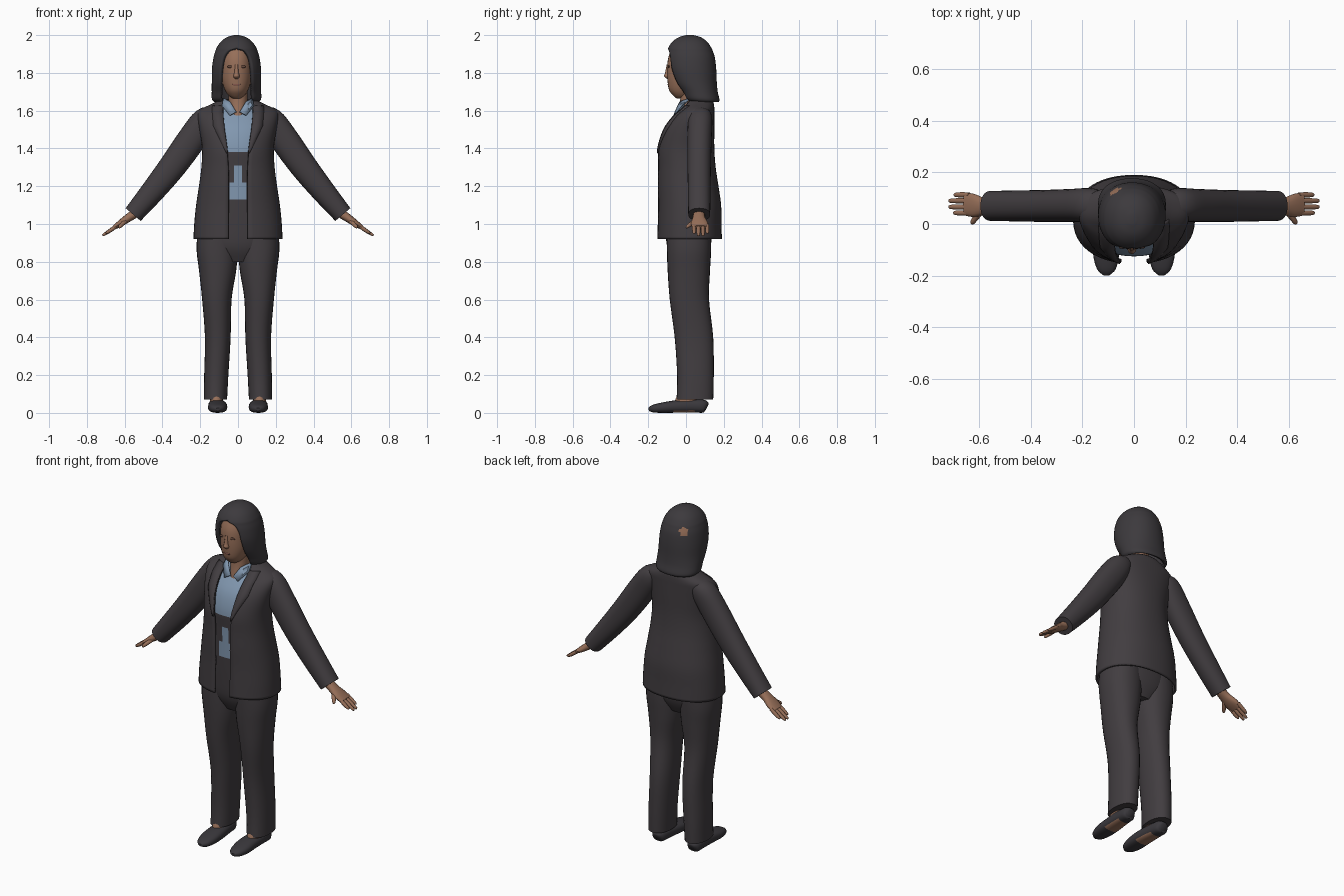
import bpy, bmesh, math
from mathutils import Vector

if "Cube" in bpy.data.objects:
    bpy.data.objects.remove(bpy.data.objects["Cube"], do_unlink=True)


def material(name, rgb):
    m = bpy.data.materials.new(name)
    m.use_nodes = True
    m.diffuse_color = (*rgb, 1)
    m.node_tree.nodes["Principled BSDF"].inputs["Base Color"].default_value = (*rgb, 1)
    return m


SUIT = material("charcoal suit", (0.054, 0.047, 0.052))
HAIR = material("dark hair", (0.046, 0.042, 0.047))
SHOE = material("shoe leather", (0.042, 0.039, 0.045))
SHIRT = material("blue shirt", (0.22, 0.31, 0.43))
SKIN = material("skin", (0.31, 0.16, 0.10))
SHADE = material("eye brown", (0.13, 0.065, 0.045))
LIP = material("lip", (0.22, 0.09, 0.07))


def smooth(stations, k=4):
    """Catmull-Rom interpolation through the stations."""
    out = []
    for i in range(len(stations) - 1):
        a, b, c, d = (stations[max(0, min(j, len(stations) - 1))] for j in range(i - 1, i + 3))
        for s in range(k):
            t = s / k
            out.append([0.5 * (2 * q + (r - p) * t + (2 * p - 5 * q + 4 * r - w) * t * t
                               + (3 * q - p - 3 * r + w) * t ** 3) for p, q, r, w in zip(a, b, c, d)])
    return out + [list(stations[-1])]


def finish(name, bm, mats, thick=0):
    bmesh.ops.remove_doubles(bm, verts=bm.verts, dist=0.0004)
    mesh = bpy.data.meshes.new(name)
    bm.to_mesh(mesh)
    bm.free()
    ob = bpy.data.objects.new(name, mesh)
    bpy.context.collection.objects.link(ob)
    for m in mats:
        mesh.materials.append(m)
    if thick:
        mod = ob.modifiers.new("thickness", "SOLIDIFY")
        mod.thickness, mod.offset = thick, -1
    bpy.ops.object.select_all(action="DESELECT")
    ob.select_set(True)
    bpy.context.view_layer.objects.active = ob
    bpy.ops.object.shade_smooth_by_angle(angle=math.radians(45))
    return ob


def power(v, p):
    return math.copysign(abs(v) ** p, v)


def loft(name, stations, mats, n=28, p=0.9, axis=None, side=1, shell=0, rule=None, k=4, cuts=()):
    """Skin rings (x, y, z, width, depth[, front gap]); axis makes rings follow the path."""
    rings = smooth(stations, k)
    bm = bmesh.new()
    grid = []
    for i, r in enumerate(rings):
        u, v = Vector((1, 0, 0)), Vector((0, 1, 0))
        if axis:
            u = Vector(axis)
            way = Vector(rings[min(i + 1, len(rings) - 1)][:3]) - Vector(rings[max(i - 1, 0)][:3])
            v = way.cross(u).normalized()
        gap = max(0, r[5]) if shell else 0
        start = math.asin(min(1, gap / r[3]) ** (1 / p))
        row = []
        for j in range(n + 1):
            t = start + (math.tau - 2 * start) * j / n
            co = Vector(r[:3]) + u * r[3] * power(math.sin(t), p) - v * r[4] * power(math.cos(t), p)
            row.append(bm.verts.new((co.x * side, co.y, co.z)))
        grid.append(row)
    for a, b in zip(grid, grid[1:]):
        for j in range(n):
            bm.faces.new((a[j], a[j + 1], b[j + 1], b[j]))
    if not shell:
        bm.faces.new(grid[0][:n][::-1])
    if not shell or rings[-1][5] <= 0:
        bm.faces.new(grid[-1][:n])
    if side < 0:
        bmesh.ops.reverse_faces(bm, faces=bm.faces)
    for co, no in cuts:
        bmesh.ops.bisect_plane(bm, geom=bm.verts[:] + bm.edges[:] + bm.faces[:], plane_co=co, plane_no=no)
    if rule:
        bm.normal_update()
        for f in bm.faces:
            f.material_index = rule(f.calc_center_median(), f.normal)
    return finish(name, bm, mats, shell)


def plate(name, points, mat, faces=None, side=1, thick=0.006):
    bm = bmesh.new()
    vs = [bm.verts.new((x * side, y, z)) for x, y, z in points]
    for f in faces or [range(len(vs))]:
        bm.faces.new([vs[i] for i in f])
    if side < 0:
        bmesh.ops.reverse_faces(bm, faces=bm.faces)
    return finish(name, bm, [mat], thick)


def blob(name, loc, size, mat):
    bm = bmesh.new()
    bmesh.ops.create_uvsphere(bm, u_segments=14, v_segments=8, radius=1)
    for v in bm.verts:
        v.co = Vector(loc) + v.co * Vector(size)
    return finish(name, bm, [mat])


# Jacket: an open-fronted shell
JACKET = [(0, .018, .92, .236, .172, .05), (0, .018, 1.0, .232, .17, .05), (0, .018, 1.1, .222, .168, .05),
          (0, .01, 1.2, .207, .162, .05), (0, .003, 1.3, .194, .154, .052), (0, 0, 1.4, .19, .15, .06),
          (0, .015, 1.5, .204, .135, .074), (0, .04, 1.57, .214, .11, .08), (0, .06, 1.605, .2, .09, .082),
          (0, .07, 1.635, .14, .078, .08), (0, .07, 1.655, .1, .07, .075)]
loft("jacket", JACKET, [SUIT], n=48, shell=0.012)

# Trouser waist and shirt under the jacket
loft("trouser_waist", [(0, .015, .8, .09, .08), (0, .015, .88, .19, .115), (0, .015, 1.0, .2, .125),
                       (0, .01, 1.135, .185, .125)], [SUIT], n=40)


def shirt_colour(c, n):
    x, z = abs(c.x), c.z
    return int(1.31 < z < 1.38 or (1.22 < z <= 1.31 and x > .02) or (z <= 1.22 and x > .045))


loft("shirt", [(0, .01, 1.13, .182, .128), (0, .005, 1.3, .17, .126), (0, 0, 1.4, .165, .124),
               (0, .015, 1.5, .175, .112), (0, .04, 1.57, .15, .088), (0, .055, 1.605, .12, .072),
               (0, .06, 1.64, .085, .06)], [SHIRT, SUIT], n=40, rule=shirt_colour,
     cuts=[((0, 0, z), (0, 0, 1)) for z in (1.22, 1.31, 1.38)]
     + [((x, 0, 0), (1, 0, 0)) for x in (-.045, -.02, .02, .045)])

# Neck and head
loft("neck", [(0, .02, 1.56, .045, .068), (0, .025, 1.65, .05, .056), (0, .025, 1.73, .052, .055)], [SKIN])
HX = -.008
loft("head", [(HX, -.02, 1.665, .02, .03), (HX, -.016, 1.68, .042, .052), (HX, -.01, 1.71, .062, .08),
              (HX, 0, 1.76, .078, .098), (HX, .01, 1.82, .083, .11), (HX, .02, 1.88, .083, .114),
              (HX, .03, 1.94, .07, .1)], [SKIN], p=0.95)
loft("nose", [(HX, -.09, 1.768, .01, .01), (HX, -.098, 1.782, .017, .018), (HX, -.097, 1.8, .012, .014),
              (HX, -.094, 1.845, .008, .008)], [SKIN], n=12, p=1)
for s, label in ((1, "left"), (-1, "right")):
    blob(label + "_eye", (HX + s * .034, -.091, 1.833), (.017, .005, .007), SHADE)
blob("mouth", (HX, -.091, 1.738), (.023, .006, .007), LIP)

# Hair: a bob open around the face, with a small bare patch behind
PATCH = Vector((-.07, .12, 1.9))
loft("hair", [(HX, .095, 1.645, .115, .078, .075), (HX, .082, 1.66, .13, .095, .085),
              (HX, .066, 1.7, .131, .102, .085), (HX, .045, 1.75, .131, .118, .085),
              (HX, .03, 1.82, .13, .13, .082), (HX, .025, 1.88, .122, .128, .07),
              (HX, .022, 1.915, .112, .12, .045), (HX, .02, 1.935, .104, .113, 0),
              (HX, .02, 1.965, .083, .092, 0), (HX, .02, 1.988, .052, .06, 0), (HX, .02, 2.0, .014, .02, 0)],
     [HAIR, SKIN], n=48, p=0.93, shell=0.02, rule=lambda c, n: int((c - PATCH).length < .024))

for s, label in ((1, "left_"), (-1, "right_")):
    # Lapel follows the jacket opening
    strip = []
    for r in smooth(JACKET):
        if 1.37 < r[2] < 1.63:
            w = .055 * min(1, (r[2] - 1.36) / .16)
            for x in (r[5] - .003, r[5] + w / 2, r[5] + w):
                depth = math.cos(math.asin(min(1, x / r[3]) ** (1 / .9))) ** .9
                strip.append((x, r[1] - r[4] * depth - .007, r[2]))
    cells = [(3 * i + j, 3 * i + j + 1, 3 * i + j + 4, 3 * i + j + 3)
             for i in range(len(strip) // 3 - 1) for j in (0, 1)]
    plate(label + "lapel", strip, SUIT, cells, s, .009)

    # Shirt collar flap
    plate(label + "collar", [(.01, -.06, 1.595), (.045, -.066, 1.575), (.085, -.02, 1.625),
                             (.078, .02, 1.668), (.042, -.035, 1.648)], SHIRT, side=s)

    # Sleeve, palm, fingers and thumb
    loft(label + "sleeve", [(.12, .075, 1.58, .05, .035), (.17, .075, 1.553, .064, .068),
                            (.24, .072, 1.455, .064, .076), (.343, .07, 1.31, .062, .072),
                            (.45, .07, 1.175, .06, .063), (.555, .07, 1.05, .058, .052)],
         [SUIT], axis=(0, 1, 0), side=s)
    loft(label + "palm", [(.54, .07, 1.06, .03, .025), (.58, .068, 1.033, .033, .022),
                          (.62, .072, 1.005, .045, .018), (.655, .076, .982, .043, .012)],
         [SKIN], n=16, axis=(0, 1, 0), side=s)
    for name, y, tip in (("index", .043, .7), ("middle", .066, .718), ("ring", .09, .718), ("little", .113, .698)):
        drop = (tip - .645) * .62
        loft(label + name + "_finger", [(.638, y, .993, .01, .01), ((.645 + tip) / 2, y, .985 - drop / 2, .0105, .01),
                                        (tip - .006, y, .988 - drop, .008, .007), (tip, y, .985 - drop, .003, .003)],
             [SKIN], n=10, p=1, axis=(0, 1, 0), side=s, k=3)
    loft(label + "thumb", [(.59, .055, 1.022, .014, .014), (.612, .026, 1.0, .013, .012),
                           (.626, .006, .987, .01, .009), (.63, 0, .983, .004, .003)],
         [SKIN], n=10, p=1, axis=(0, 0, 1), side=s, k=3)

    # Trouser leg, ankle and shoe
    loft(label + "trouser_leg", [(.119, .047, .07, .061, .097), (.115, .05, .2, .064, .097),
                                 (.107, .042, .4, .068, .102), (.112, .018, .6, .078, .104),
                                 (.108, .015, .75, .098, .112), (.11, .016, .86, .109, .117),
                                 (.108, .016, .96, .107, .117)], [SUIT], side=s)
    loft(label + "ankle", [(.113, 0, .04, .035, .062), (.115, .005, .075, .034, .06), (.116, .02, .13, .032, .045)],
         [SKIN], n=16, side=s)
    loft(label + "shoe", [(.115, .112, .03, .018, .018), (.115, .095, .035, .038, .034),
                          (.112, .03, .037, .045, .035), (.108, -.05, .034, .05, .033),
                          (.108, -.12, .028, .05, .028), (.107, -.175, .022, .036, .02),
                          (.107, -.198, .018, .012, .008)],
         [SHOE, SKIN], n=20, p=0.8, axis=(1, 0, 0), side=s,
         rule=lambda c, n: int(n.z < -.6 and -.06 < c.y < .05))
